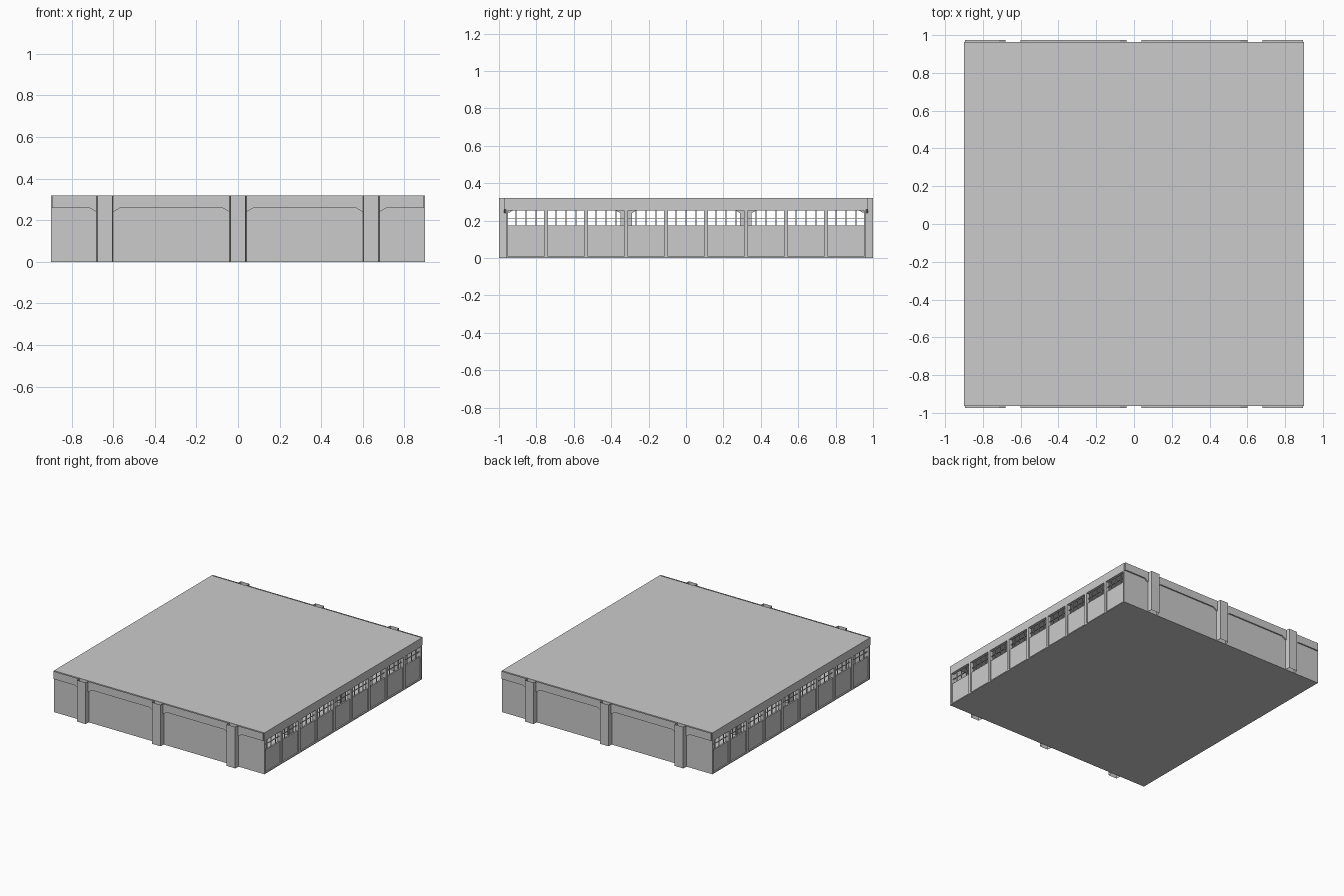
import bpy, bmesh

if "Cube" in bpy.data.objects:
    bpy.data.objects.remove(bpy.data.objects["Cube"])

H = 0.32            # building height
WX, WY = 0.90, 0.963
SILL, HEAD = 0.175, 0.255
PIERS = (-0.64, 0.0, 0.64)
PITCH = 2 * WY / 9  # side bay spacing


def finish(name, bm):
    me = bpy.data.meshes.new(name)
    bm.to_mesh(me)
    bm.free()
    ob = bpy.data.objects.new(name, me)
    bpy.context.collection.objects.link(ob)
    return ob


def box(bm, x0, x1, y0, y1, z0, z1):
    vs = bmesh.ops.create_cube(bm, size=1)["verts"]
    for v in vs:
        v.co.x = x0 if v.co.x < 0 else x1
        v.co.y = y0 if v.co.y < 0 else y1
        v.co.z = z0 if v.co.z < 0 else z1


def boxes(name, items):
    bm = bmesh.new()
    for b in items:
        box(bm, *b)
    return finish(name, bm)


def mirror(ob, x=False, y=False):
    m = ob.modifiers.new("mirror", 'MIRROR')
    m.use_axis = (x, y, False)
    m.use_clip = False
    m.use_mirror_merge = False


def arch(a0, a1, left=True, right=True):
    """Lower edge of a flat arch with cut corners, from a0 to a1."""
    pts = [(a0, 0.24), (a0 + 0.035, 0.26)] if left else [(a0, 0.26)]
    pts += [(a1 - 0.035, 0.26), (a1, 0.24)] if right else [(a1, 0.26)]
    return pts


# Floor and roof slabs
boxes("floor", [(-WX, WX, -WY, WY, 0, 0.008)])
boxes("roof", [(-WX, WX, -WY, WY, H - 0.01, H)])

# End walls
wall = boxes("end_wall", [(-WX, WX, -WY, -WY + 0.012, 0, H)])
mirror(wall, y=True)

# Raised arched headers between the piers, open along the top
bm = bmesh.new()
yo = -0.973
bays = [(-0.895, -0.68, False, True), (-0.60, -0.04, True, True),
        (0.04, 0.60, True, True), (0.68, 0.895, True, False)]
for x0, x1, l, r in bays:
    low = arch(x0, x1, l, r)
    ring = [(x0, H)] + low + [(x1, H)]
    front = [bm.verts.new((x, yo, z)) for x, z in ring]
    back = [bm.verts.new((x, -WY, z)) for x, z in ring]
    bm.faces.new(front)
    for i in range(len(ring) - 1):
        bm.faces.new((front[i], back[i], back[i + 1], front[i + 1]))
bmesh.ops.recalc_face_normals(bm, faces=bm.faces)
mirror(finish("arched_header", bm), y=True)

# Outer piers: three-sided, slightly tapered in plan, open ends
bm = bmesh.new()
for px in PIERS:
    plan = [(px - 0.04, -WY), (px - 0.036, -1), (px + 0.036, -1), (px + 0.04, -WY)]
    lo = [bm.verts.new((x, y, 0)) for x, y in plan]
    hi = [bm.verts.new((x, y, H)) for x, y in plan]
    for i in range(3):
        bm.faces.new((lo[i], lo[i + 1], hi[i + 1], hi[i]))
mirror(finish("outer_pier", bm), y=True)

# Side walls: recessed sill wall, fascia over the windows
side = boxes("side_sill_wall", [(WX - 0.022, WX - 0.01, -WY, WY, 0, SILL)])
mirror(side, x=True)
fascia = boxes("side_fascia", [(WX - 0.022, WX, -WY, WY, HEAD, H)])
mirror(fascia, x=True)

# Side fins at every bay line
fins = []
for i in range(10):
    y = -WY + i * PITCH
    fins.append((WX - 0.03, WX, max(y - 0.011, -WY), min(y + 0.011, WY), 0, H - 0.005))
mirror(boxes("side_fin", fins), x=True)

# Window bars: three uprights and one crossbar per bay
bars = []
t, xa, xb = 0.0025, WX - 0.02, WX - 0.014
for i in range(9):
    y = -WY + i * PITCH
    for k in (1, 2, 3):
        c = y + k * PITCH / 4
        bars.append((xa, xb, c - t, c + t, SILL, HEAD))
    bars.append((xa, xb, y, y + PITCH, 0.211, 0.215))
mirror(boxes("window_bars", bars), x=True)

# Interior columns
cols = [(px - 0.03, px + 0.03, cy - 0.03, cy + 0.03, 0, H - 0.01)
        for px in PIERS for cy in (-0.32, 0.32)]
boxes("inner_column", cols)

# Interior arched beams running front to back
bm = bmesh.new()
for px in PIERS:
    for y0, y1 in ((-0.95, -0.35), (-0.29, 0.29), (0.35, 0.95)):
        ring = [(y0, H - 0.01)] + arch(y0, y1) + [(y1, H - 0.01)]
        f = bm.faces.new([bm.verts.new((px - 0.025, y, z)) for y, z in ring])
        ext = bmesh.ops.extrude_face_region(bm, geom=[f], use_keep_orig=True)
        for v in ext["geom"]:
            if isinstance(v, bmesh.types.BMVert):
                v.co.x += 0.05
bmesh.ops.recalc_face_normals(bm, faces=bm.faces)
finish("inner_beam", bm)
